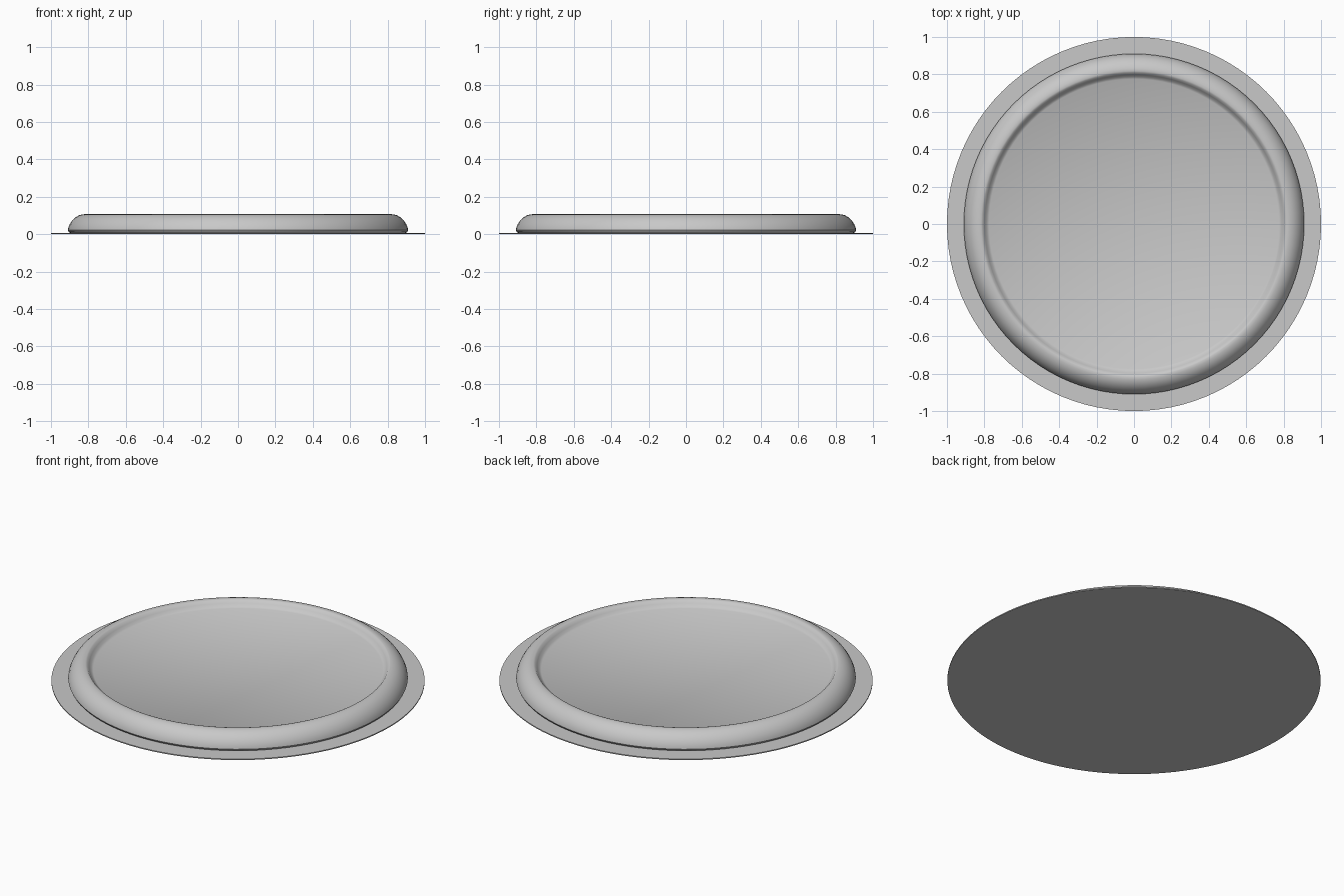
import bpy, bmesh, math

if "Cube" in bpy.data.objects:
    bpy.data.objects.remove(bpy.data.objects["Cube"])

SEGMENTS = 96

# one light grey finish for the whole model
grey = bpy.data.materials.new("light_grey")
grey.diffuse_color = (0.58, 0.58, 0.58, 1)
grey.use_nodes = True
grey.node_tree.nodes["Principled BSDF"].inputs["Base Color"].default_value = grey.diffuse_color


def lathe(name, profile):
    """Revolve an (r, z) profile around the z axis; r = 0 closes to a point."""
    bm = bmesh.new()
    rings = []
    for r, z in profile:
        if r == 0:
            rings.append([bm.verts.new((0, 0, z))] * SEGMENTS)
        else:
            rings.append([bm.verts.new((r * math.cos(a), r * math.sin(a), z))
                          for a in (2 * math.pi * i / SEGMENTS for i in range(SEGMENTS))])
    for lower, upper in zip(rings, rings[1:]):
        for i in range(SEGMENTS):
            j = (i + 1) % SEGMENTS
            corners = dict.fromkeys((lower[i], lower[j], upper[j], upper[i]))
            bm.faces.new(list(corners))
    bmesh.ops.recalc_face_normals(bm, faces=bm.faces)
    mesh = bpy.data.meshes.new(name)
    bm.to_mesh(mesh)
    bm.free()
    mesh.materials.append(grey)
    obj = bpy.data.objects.new(name, mesh)
    bpy.context.collection.objects.link(obj)
    bpy.ops.object.select_all(action='DESELECT')
    obj.select_set(True)
    bpy.context.view_layer.objects.active = obj
    bpy.ops.object.shade_smooth_by_angle(angle=math.radians(35))
    return obj


# thin flat disc at the bottom
lathe("base_disc", [(0, 0), (1, 0), (1, 0.006), (0, 0.006)])

# rounded raised rim with a shallow recessed floor inside
lathe("rim_and_floor", [
    (0, 0.006), (0.895, 0.006), (0.905, 0.012), (0.91, 0.022), (0.907, 0.036),
    (0.899, 0.055), (0.886, 0.074), (0.869, 0.09), (0.85, 0.101),
    (0.832, 0.106), (0.818, 0.107), (0.809, 0.104), (0.798, 0.09),
    (0.787, 0.077), (0.775, 0.07), (0, 0.07)])
